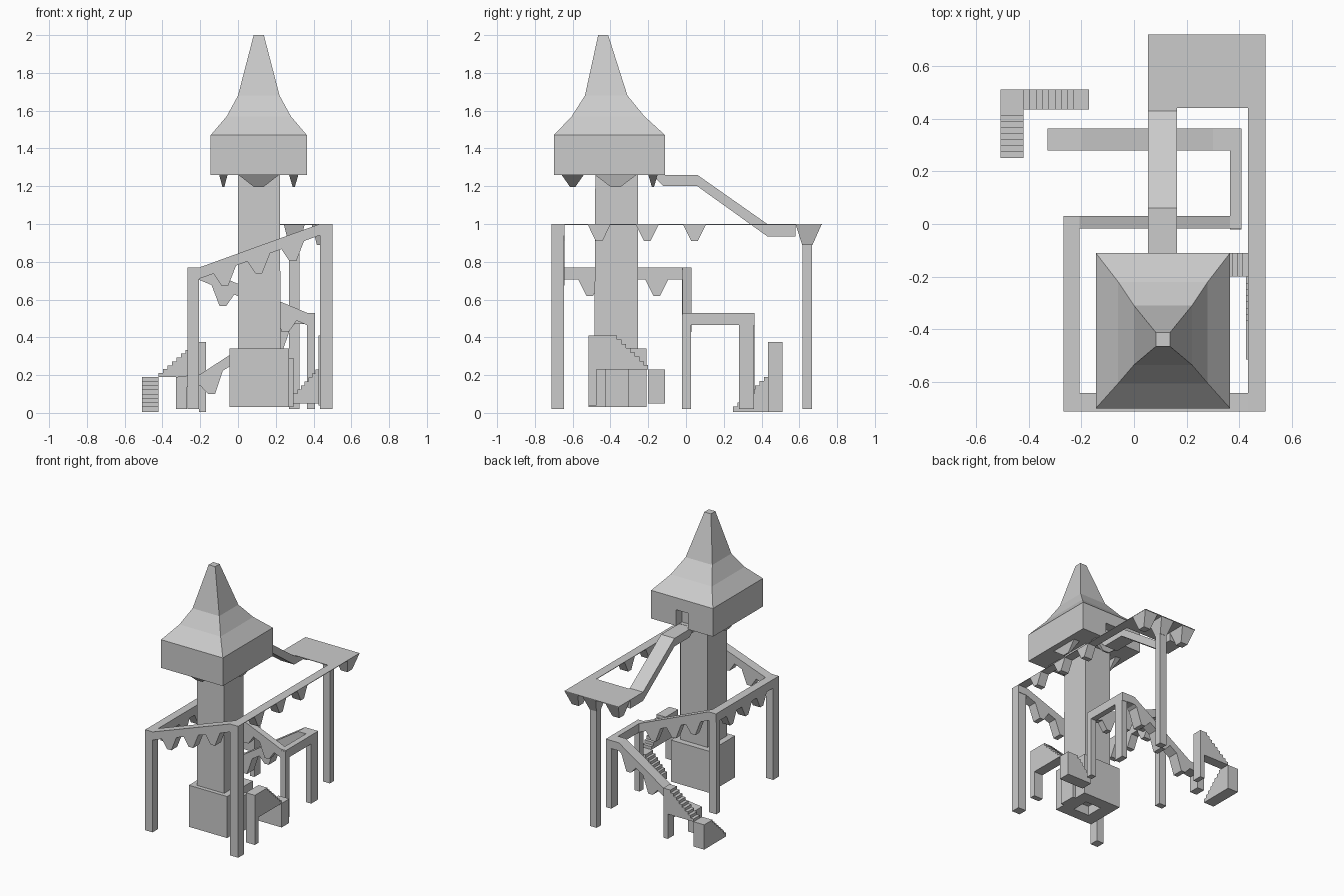
import bpy, bmesh

if "Cube" in bpy.data.objects:
    bpy.data.objects.remove(bpy.data.objects["Cube"])


def mesh_object(name, bm):
    bmesh.ops.recalc_face_normals(bm, faces=bm.faces)
    me = bpy.data.meshes.new(name)
    bm.to_mesh(me)
    bm.free()
    ob = bpy.data.objects.new(name, me)
    bpy.context.collection.objects.link(ob)
    return ob


def loft(name, rings):
    """Rectangular rings (x0, x1, y0, y1, z), stacked and capped."""
    bm = bmesh.new()
    loops = [[bm.verts.new(p) for p in ((a, c, z), (b, c, z), (b, d, z), (a, d, z))]
             for a, b, c, d, z in rings]
    bm.faces.new(loops[0])
    bm.faces.new(loops[-1])
    for lo, hi in zip(loops, loops[1:]):
        for i in range(4):
            j = (i + 1) % 4
            bm.faces.new((lo[i], lo[j], hi[j], hi[i]))
    return mesh_object(name, bm)


def box(name, x0, x1, y0, y1, z0, z1):
    return loft(name, [(x0, x1, y0, y1, z0), (x0, x1, y0, y1, z1)])


def prism(name, pts, axis, lo, hi):
    """Extrude an (x,z) profile along y, or a (y,z) profile along x."""
    bm = bmesh.new()
    put = (lambda p, t: (p[0], t, p[1])) if axis == 'y' else (lambda p, t: (t, p[0], p[1]))
    a = [bm.verts.new(put(p, lo)) for p in pts]
    b = [bm.verts.new(put(p, hi)) for p in pts]
    bm.faces.new(a)
    bm.faces.new(b)
    for i in range(len(pts)):
        j = (i + 1) % len(pts)
        bm.faces.new((a[i], a[j], b[j], b[i]))
    return mesh_object(name, bm)


def walkway(name, axis, lo, hi, path, thick, brackets=()):
    """Slab along a path with tapered brackets hanging under its first span."""
    prism(name, path + [(u, z - thick) for u, z in reversed(path)], axis, lo, hi)
    for c in brackets:
        for (u0, z0), (u1, z1) in zip(path, path[1:]):
            if min(u0, u1) <= c <= max(u0, u1):
                f = lambda u: z0 + (z1 - z0) * (u - u0) / (u1 - u0) - thick
                prism(name + "_bracket",
                      [(c - .06, f(c - .06)), (c + .06, f(c + .06)),
                       (c + .018, f(c) - .085), (c - .018, f(c) - .085)], axis, lo, hi)
                break


def stairs(name, axis, lo, hi, u0, z0, u1, z1, n, end, base):
    """Stepped solid rising from u0 to u1, then flat to end."""
    du, dz = (u1 - u0) / n, (z1 - z0) / n
    pts = [(u0, base)]
    for i in range(n):
        pts += [(u0 + i * du, z0 + (i + 1) * dz), (u0 + (i + 1) * du, z0 + (i + 1) * dz)]
    pts += [(end, z1), (end, base)]
    prism(name, pts, axis, lo, hi)


# Tower base with hollow underside, shaft and side doorway
loft("tower_base", [(.05, .18, -.43, -.30, .10), (.05, .18, -.43, -.30, .03),
                    (-.045, .27, -.515, -.21, .03), (-.045, .27, -.515, -.21, .34)])
loft("tower_shaft", [(0, .225, -.485, -.255, .34), (0, .222, -.48, -.255, 1.27)])
box("side_doorway", .26, .295, -.43, -.305, .03, .29)

# Cabin and flared roof in one shell, with a doorway cut into the back
cabin = loft("cabin_and_roof", [(-.145, .365, -.70, -.11, 1.26), (-.145, .365, -.70, -.11, 1.47),
                                (-.06, .28, -.605, -.22, 1.57), (0, .22, -.535, -.31, 1.68),
                                (.083, .137, -.465, -.412, 2.0)])
cutter = box("doorway_cutter", .06, .16, -.18, -.05, 1.25, 1.38)
cutter.hide_render = True
cutter.hide_set(True)
cut = cabin.modifiers.new("doorway", 'BOOLEAN')
cut.operation = 'DIFFERENCE'
cut.object = cutter

# Cabin brackets
for x0, x1, y0, y1 in ((0, .22, -.66, -.54), (0, .22, -.20, -.15),
                       (-.10, -.055, -.485, -.26), (.27, .32, -.485, -.26)):
    cx, cy = (x0 + x1) / 2, (y0 + y1) / 2
    tx, ty = (x1 - x0) * .12, (y1 - y0) * .12
    loft("cabin_bracket", [(cx - tx, cx + tx, cy - ty, cy + ty, 1.197), (x0, x1, y0, y1, 1.262)])

# Ramp from the cabin down to the platform
prism("cabin_ramp", [(-.18, 1.26), (.06, 1.26), (.43, 1.0), (.58, 1.0),
                     (.58, .935), (.43, .935), (.06, 1.2), (-.12, 1.2)], 'x', .053, .163)

# Thin platform and its tapered supports
box("platform", .053, .50, .44, .72, .996, 1.0)
for cx in (.11, .298, .445):
    loft("platform_bracket", [(cx - .028, cx + .028, .615, .67, .89),
                              (cx - .055, cx + .055, .58, .718, .998)])

# Walkway descending around the tower
walkway("upper_walkway", 'x', .433, .50, [(-.71, 1.0), (.45, 1.0)], .004, (-.46, -.205, .045))
walkway("front_walkway", 'y', -.712, -.642,
        [(.50, 1.0), (.433, 1.0), (-.205, .77), (-.268, .77)], .06, (.29, .11, -.07))
walkway("left_walkway", 'x', -.268, -.207, [(-.712, .77), (.03, .77)], .065, (-.51, -.335, -.155))
walkway("middle_walkway", 'y', -.018, .03,
        [(-.268, .77), (-.207, .77), (.365, .53), (.408, .53)], .065, (-.08, .08, .25))
walkway("right_walkway", 'x', .365, .408, [(-.018, .53), (.363, .53)], .065)
walkway("back_walkway", 'y', .28, .363,
        [(.408, .53), (.30, .53), (-.20, .205), (-.328, .19)], .06, (.22, .04, -.14))

# Posts under the walkway corners
for x0, x1, y0, y1, top in ((.433, .50, -.712, -.645, .999), (-.268, -.207, -.712, -.645, .76),
                            (-.268, -.207, -.02, .026, .76), (.365, .408, -.02, .026, .52),
                            (.365, .408, .28, .36, .52), (-.328, -.27, .28, .36, .18),
                            (.27, .326, .617, .668, .90)):
    box("post", x0, x1, y0, y1, .02, top)

# Back stairs: two flights turning at a landing
stairs("back_lower_stairs", 'x', -.507, -.42, .25, .01, .435, .19, 8, .51, .005)
stairs("back_upper_stairs", 'y', .435, .51, -.42, .19, -.205, .375, 9, -.17, .19)
box("back_stair_post", -.207, -.17, .435, .51, .005, .19)

# Side stairs: two flights turning at a landing
stairs("side_lower_stairs", 'y', -.20, -.11, .295, .08, .43, .23, 7, .50, .05)
stairs("side_upper_stairs", 'x', .425, .50, -.20, .23, -.39, .41, 8, -.515, .23)
box("side_stair_post", .425, .50, -.515, -.475, .04, .23)
